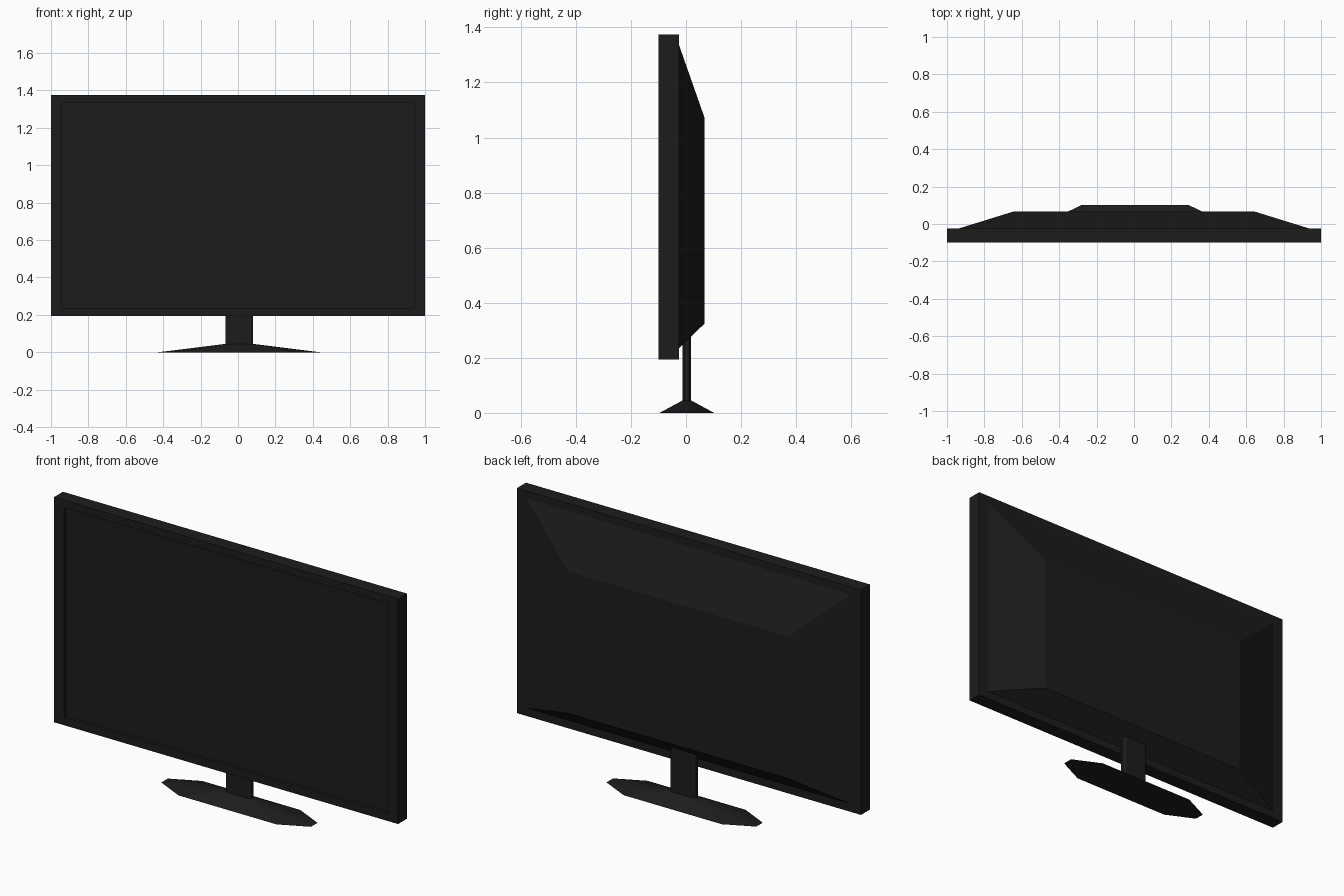
import bpy, bmesh

if "Cube" in bpy.data.objects:
    bpy.data.objects.remove(bpy.data.objects["Cube"])

black = bpy.data.materials.new("black_plastic")
black.diffuse_color = (0.012, 0.012, 0.012, 1)
black.use_nodes = True
black.node_tree.nodes["Principled BSDF"].inputs["Base Color"].default_value = black.diffuse_color


def loft(name, rings):
    """Join matching rings of points into a closed flat-faced solid."""
    bm = bmesh.new()
    loops = [[bm.verts.new(p) for p in ring] for ring in rings]
    n = len(loops[0])
    for a, b in zip(loops, loops[1:]):
        for i in range(n):
            j = (i + 1) % n
            bm.faces.new((a[i], a[j], b[j], b[i]))
    bm.faces.new(loops[0])
    bm.faces.new(loops[-1])
    bmesh.ops.recalc_face_normals(bm, faces=bm.faces)
    mesh = bpy.data.meshes.new(name)
    bm.to_mesh(mesh)
    bm.free()
    mesh.materials.append(black)
    obj = bpy.data.objects.new(name, mesh)
    bpy.context.collection.objects.link(obj)
    return obj


def rect(x, z0, z1, y):
    return [(-x, y, z0), (x, y, z0), (x, y, z1), (-x, y, z1)]


def octagon(hx, hy, cx, cy, z, inner_x, inner_y):
    # long octagon: inner_x / inner_y are the half lengths of the straight sides
    pts = [(inner_x, -hy), (hx, -inner_y), (hx, inner_y), (inner_x, hy),
           (-inner_x, hy), (-hx, inner_y), (-hx, -inner_y), (-inner_x, -hy)]
    return [(cx + x, cy + y, z) for x, y in pts]


# Screen housing: recessed display, bezel, side walls and tapered back
loft("screen_housing", [
    rect(0.94, 0.235, 1.335, -0.085),
    rect(0.94, 0.235, 1.335, -0.10),
    rect(1.0, 0.193, 1.375, -0.10),
    rect(1.0, 0.193, 1.375, -0.025),
    rect(0.94, 0.235, 1.335, -0.025),
    rect(0.64, 0.325, 1.07, 0.068),
])

# Stand: sloping eight-sided foot rising into a straight neck
loft("stand", [
    octagon(0.435, 0.099, 0.006, 0.003, 0.0, 0.285, 0.027),
    octagon(0.074, 0.016, 0.007, 0.003, 0.045, 0.062, 0.008),
    octagon(0.074, 0.016, 0.007, 0.003, 0.30, 0.062, 0.008),
])
